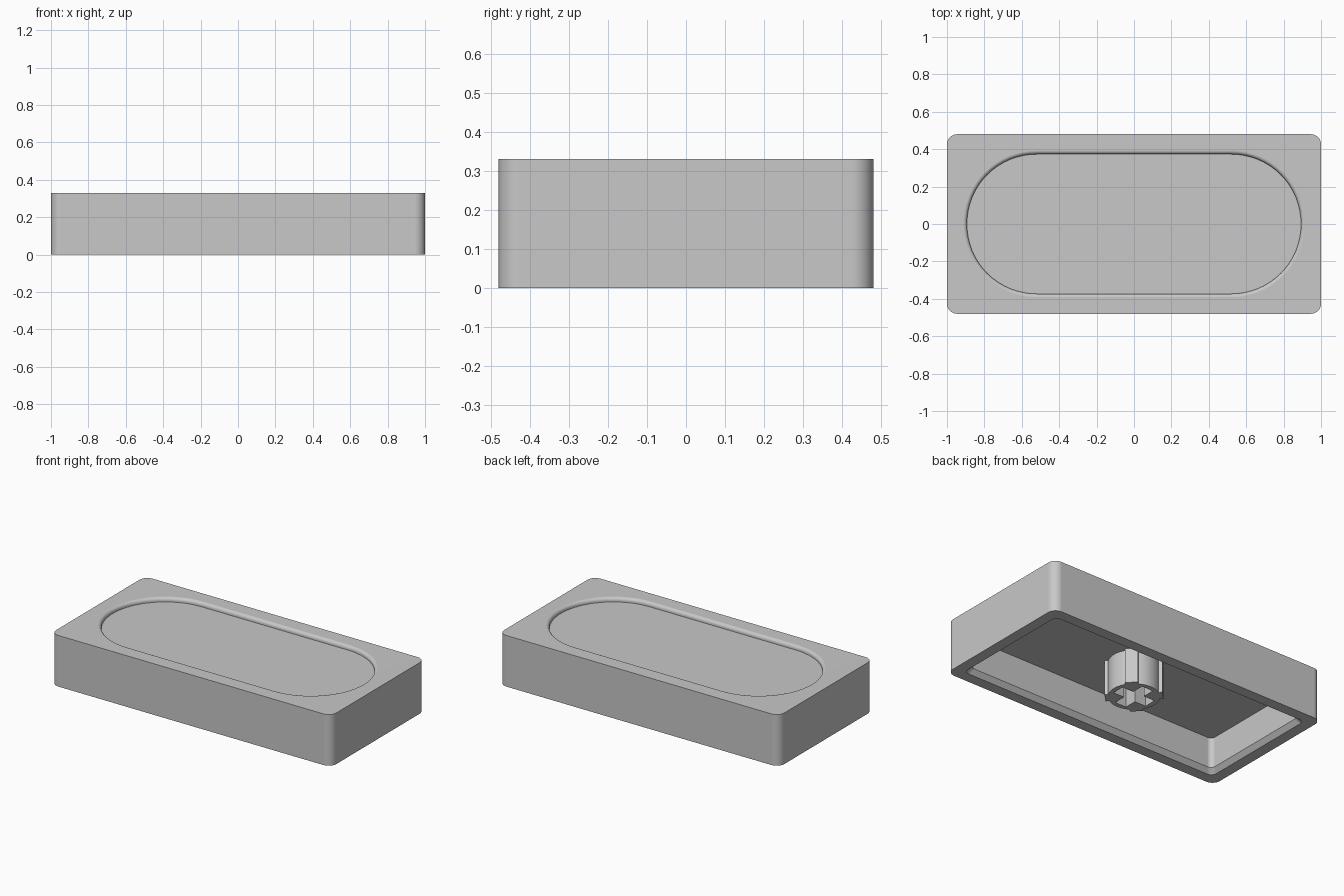
import bpy, bmesh
from math import sin, cos, pi, radians

cube = bpy.data.objects.get("Cube")
if cube:
    bpy.data.objects.remove(cube, do_unlink=True)

HX, HY, HEIGHT, CORNER = 1.0, 0.48, 0.33, 0.055
CEILING = 0.225

grey = bpy.data.materials.new("light_grey")
grey.use_nodes = True
GREY = (0.58, 0.58, 0.58, 1)
grey.diffuse_color = GREY
grey.node_tree.nodes["Principled BSDF"].inputs["Base Color"].default_value = GREY


def rounded_outline(hx, hy, r, steps=16):
    """Counter-clockwise rectangle outline with rounded corners."""
    pts = []
    for k, (sx, sy) in enumerate([(1, 1), (-1, 1), (-1, -1), (1, -1)]):
        for i in range(steps + 1):
            a = (k + i / steps) * pi / 2
            pts.append((sx * (hx - r) + r * cos(a), sy * (hy - r) + r * sin(a)))
    return pts


def loft(name, sections):
    """Skin through outlines of equal point count, capped at both ends."""
    bm = bmesh.new()
    loops = [[bm.verts.new((x, y, z)) for x, y in pts] for pts, z in sections]
    n = len(loops[0])
    for a, b in zip(loops, loops[1:]):
        for i in range(n):
            j = (i + 1) % n
            bm.faces.new((a[i], a[j], b[j], b[i]))
    bm.faces.new(loops[0][::-1])
    bm.faces.new(loops[-1])
    bmesh.ops.recalc_face_normals(bm, faces=bm.faces)
    mesh = bpy.data.meshes.new(name)
    bm.to_mesh(mesh)
    bm.free()
    mesh.materials.append(grey)
    ob = bpy.data.objects.new(name, mesh)
    bpy.context.collection.objects.link(ob)
    return ob


def activate(ob):
    bpy.ops.object.select_all(action='DESELECT')
    ob.select_set(True)
    bpy.context.view_layer.objects.active = ob


def smooth(ob):
    activate(ob)
    bpy.ops.object.shade_smooth_by_angle(angle=radians(30))


# Shell: cavity, chamfered rim, outer wall, top, rounded lip and dish floor
def inset(t):
    return rounded_outline(HX - t, HY - t, max(CORNER - t / 4, 0.03))


def stadium(r):
    return rounded_outline(0.52 + r, r, r - 0.001)


sections = [(inset(0.095), CEILING), (inset(0.095), 0.03), (inset(0.07), 0),
            (inset(0), 0), (inset(0), HEIGHT)]
LIP, FLOOR_R, DEPTH = 0.02, 0.373, 0.027
for i in range(7):
    a = i / 6 * pi / 2
    sections.append((stadium(FLOOR_R + LIP * (1 - sin(a))), HEIGHT - LIP * (1 - cos(a))))
sections.append((stadium(FLOOR_R), HEIGHT - DEPTH))
shell = loft("shell", sections)
smooth(shell)
weighted = shell.modifiers.new("flat_face_normals", 'WEIGHTED_NORMAL')
weighted.keep_sharp = True

# Stem: round post with four diagonal ribs
R, RIB_R, RIB_W = 0.15, 0.167, 0.038
outline = []
for k in range(4):
    d = pi / 4 + k * pi / 2
    for side in (-1, 1):
        outline.append((RIB_R * cos(d) - side * RIB_W * sin(d),
                        RIB_R * sin(d) + side * RIB_W * cos(d)))
    edge = 0.256
    for i in range(13):
        a = d + edge + i / 12 * (pi / 2 - 2 * edge)
        outline.append((R * cos(a), R * sin(a)))
stem = loft("stem", [(outline, 0), (outline, CEILING + 0.01)])

# Cross-shaped socket cut up into the stem
L, W = 0.12, 0.04
arm = [(L, -W), (L, W), (W, W)]
cross = []
for k in range(4):
    c, s = round(cos(k * pi / 2)), round(sin(k * pi / 2))
    cross += [(c * x - s * y, s * x + c * y) for x, y in arm]
cutter = loft("socket_cutter", [(cross, -0.05), (cross, CEILING - 0.01)])
cutter.hide_render = True
cut = stem.modifiers.new("socket", 'BOOLEAN')
cut.operation = 'DIFFERENCE'
cut.solver = 'EXACT'
cut.object = cutter
activate(stem)
bpy.ops.object.modifier_apply(modifier=cut.name)
bpy.data.objects.remove(cutter, do_unlink=True)
smooth(stem)
